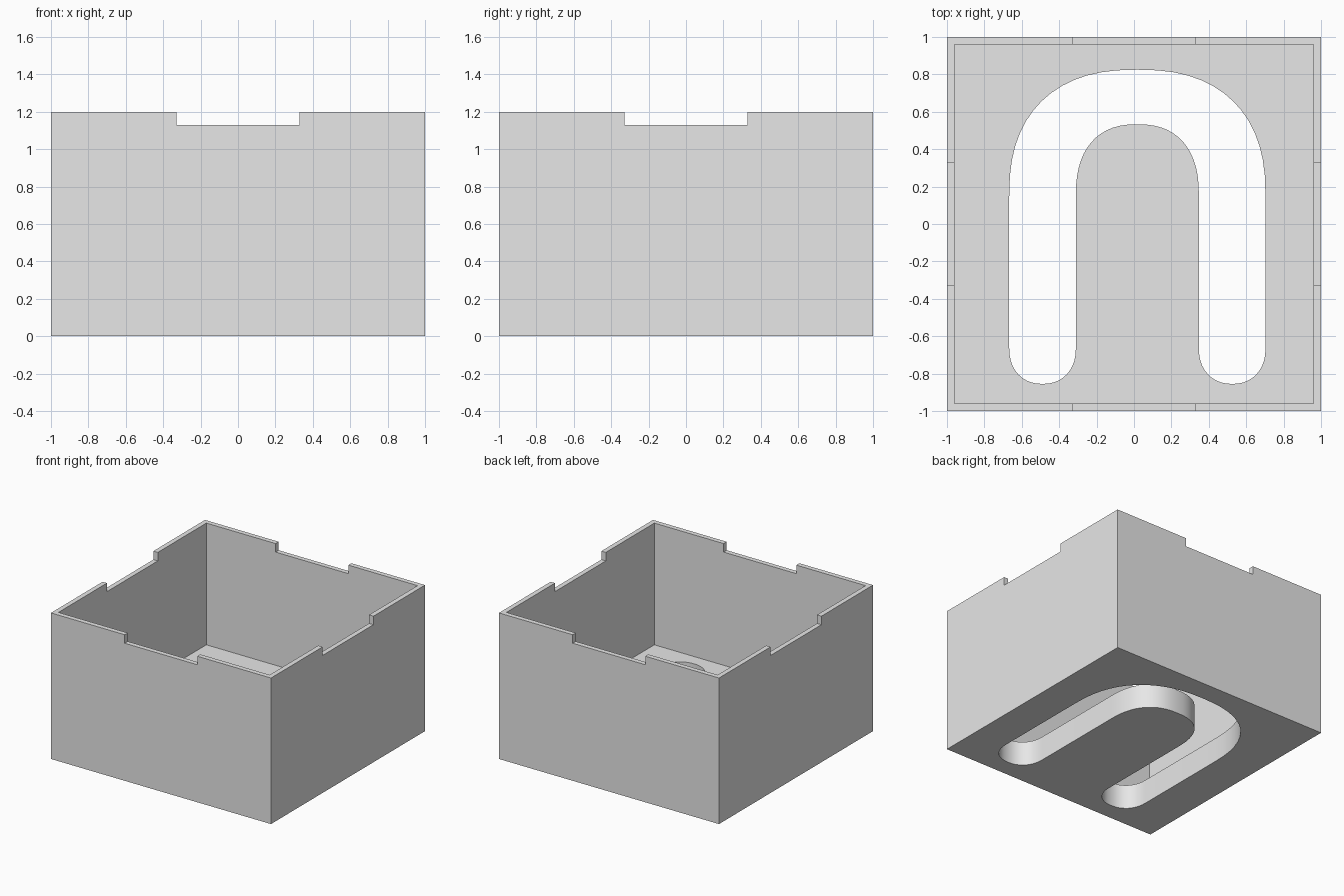
import bpy, bmesh, math

if "Cube" in bpy.data.objects:
    bpy.data.objects.remove(bpy.data.objects["Cube"])

grey = bpy.data.materials.new("light grey")
grey.diffuse_color = (0.8, 0.8, 0.8, 1)
grey.use_nodes = True
grey.node_tree.nodes["Principled BSDF"].inputs["Base Color"].default_value = grey.diffuse_color


def block(name, size, loc):
    bpy.ops.mesh.primitive_cube_add(size=1, location=loc)
    ob = bpy.context.object
    ob.name = name
    ob.scale = size
    bpy.ops.object.transform_apply(location=True, rotation=True, scale=True)
    return ob


def arc(cx, cy, a, b, start, end, n=2.4, steps=28):
    """Points on a slightly squared ellipse, angles in degrees."""
    pts = []
    for i in range(steps + 1):
        t = math.radians(start + (end - start) * i / steps)
        c, s = math.cos(t), math.sin(t)
        c = 0 if abs(c) < 1e-6 else c
        s = 0 if abs(s) < 1e-6 else s
        pts.append((cx + math.copysign(abs(c) ** (2 / n), c) * a,
                    cy + math.copysign(abs(s) ** (2 / n), s) * b))
    return pts


def prism(name, pts, z0, z1):
    bm = bmesh.new()
    face = bm.faces.new([bm.verts.new((x, y, z0)) for x, y in pts])
    ext = bmesh.ops.extrude_face_region(bm, geom=[face])
    top = [v for v in ext["geom"] if isinstance(v, bmesh.types.BMVert)]
    bmesh.ops.translate(bm, verts=top, vec=(0, 0, z1 - z0))
    bmesh.ops.recalc_face_normals(bm, faces=bm.faces)
    me = bpy.data.meshes.new(name)
    bm.to_mesh(me)
    bm.free()
    ob = bpy.data.objects.new(name, me)
    bpy.context.collection.objects.link(ob)
    return ob


def cut(target, cutter):
    bpy.ops.object.select_all(action='DESELECT')
    bpy.context.view_layer.objects.active = target
    target.select_set(True)
    mod = target.modifiers.new("cut", 'BOOLEAN')
    mod.operation = 'DIFFERENCE'
    mod.solver = 'EXACT'
    mod.object = cutter
    bpy.ops.object.modifier_apply(modifier=mod.name)
    bpy.data.objects.remove(cutter, do_unlink=True)


# Open box with thin walls and a thick floor
box = block("open_box", (2, 2, 1.2), (0, 0, 0.6))
cut(box, block("cavity", (1.92, 1.92, 1.2), (0, 0, 0.8)))

# Shallow notches in the middle of each rim
cut(box, block("notch_front_back", (0.66, 2.2, 0.2), (0, 0, 1.23)))
cut(box, block("notch_sides", (2.2, 0.66, 0.2), (0, 0, 1.23)))

# Arch-shaped slot through the floor
mid, yt, yb = 0.018, 0.15, -0.665
outline = (arc(mid, yt, 0.685, 0.675, 0, 180)
           + arc(mid - 0.507, yb, 0.178, 0.19, 180, 360, 2.2, 20)
           + arc(mid, yt, 0.329, 0.383, 180, 0)
           + arc(mid + 0.507, yb, 0.178, 0.19, 180, 360, 2.2, 20))
cut(box, prism("slot", outline, -0.1, 0.5))

# Smooth slot walls, crisp edges elsewhere
box.data.materials.clear()
box.data.materials.append(grey)
for p in box.data.polygons:
    p.material_index = 0
bpy.ops.object.select_all(action='DESELECT')
box.select_set(True)
bpy.context.view_layer.objects.active = box
bpy.ops.object.shade_smooth_by_angle(angle=math.radians(30))
